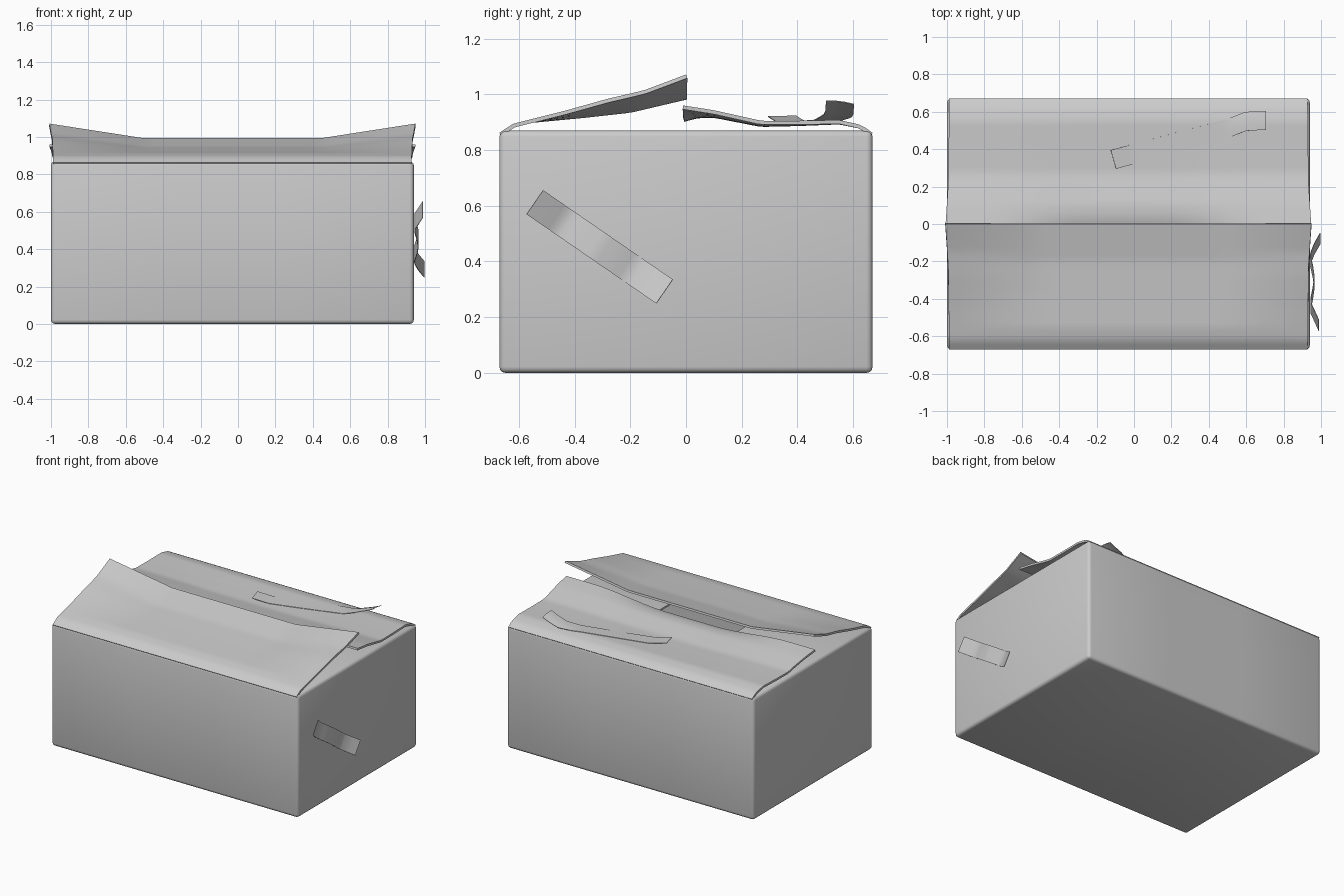
import bpy, bmesh
from mathutils import Vector

if "Cube" in bpy.data.objects:
    bpy.data.objects.remove(bpy.data.objects["Cube"])

X0, X1, Y, TOP = -1.0, 0.94, 0.67, 0.87
CX, HX = (X0 + X1) / 2, (X1 - X0) / 2


def lerp_profile(points, t):
    """Piecewise linear lookup in a list of (t, value)."""
    for (a, va), (b, vb) in zip(points, points[1:]):
        if t <= b:
            k = max(0, (t - a) / (b - a))
            return va + (vb - va) * k
    return points[-1][1]


def finish(bm, name, thickness):
    bmesh.ops.recalc_face_normals(bm, faces=bm.faces) if name == "box_body" else None
    me = bpy.data.meshes.new(name)
    bm.to_mesh(me)
    bm.free()
    ob = bpy.data.objects.new(name, me)
    bpy.context.collection.objects.link(ob)
    bpy.ops.object.select_all(action='DESELECT')
    ob.select_set(True)
    bpy.context.view_layer.objects.active = ob
    mod = ob.modifiers.new("thickness", 'SOLIDIFY')
    mod.thickness = thickness
    mod.offset = -1
    bpy.ops.object.modifier_apply(modifier=mod.name)
    bpy.ops.object.shade_smooth_by_angle(angle=0.6)
    return ob


def sheet(name, nu, nv, point, thickness):
    """Grid surface from point(u, v), thickened below its upper side."""
    bm = bmesh.new()
    g = [[bm.verts.new(point(i / nu, j / nv)) for j in range(nv + 1)] for i in range(nu + 1)]
    for i in range(nu):
        for j in range(nv):
            bm.faces.new((g[i][j], g[i + 1][j], g[i + 1][j + 1], g[i][j + 1]))
    bm.normal_update()
    s = sum((f.normal for f in bm.faces), Vector())
    if s.z + s.x < 0:
        bmesh.ops.reverse_faces(bm, faces=bm.faces)
    return finish(bm, name, thickness)


# Box body: rounded carton, its end flaps folded in and a slot left between them
bm = bmesh.new()
bmesh.ops.create_cube(bm, size=1)
for v in bm.verts:
    v.co = (CX + v.co.x * 2 * HX, v.co.y * 2 * Y, (v.co.z + 0.5) * TOP)
bmesh.ops.bevel(bm, geom=bm.edges[:], offset=0.022, segments=3, profile=0.5, affect='EDGES')
for x in (CX - 0.3, CX + 0.3):
    bmesh.ops.bisect_plane(bm, geom=bm.verts[:] + bm.edges[:] + bm.faces[:],
                           plane_co=(x, 0, 0), plane_no=(1, 0, 0))
bm.normal_update()
slot = [f for f in bm.faces if f.normal.z > 0.99 and abs(f.calc_center_median().x - CX) < 0.2]
bmesh.ops.recalc_face_normals(bm, faces=bm.faces)
bmesh.ops.delete(bm, geom=slot, context='FACES')
finish(bm, "box_body", 0.012)

# Height profiles over the distance from the centre line, at the flap ends and middle
FRONT_END = [(0, 1.07), (0.15, 1.015), (0.28, 0.985), (0.44, 0.94), (0.55, 0.912), (0.62, 0.895), (0.67, 0.862)]
FRONT_MID = [(0, 0.995), (0.2, 0.948), (0.38, 0.928), (0.55, 0.912), (0.62, 0.895), (0.67, 0.862)]
BACK_END = [(-0.01, 0.96), (0.1, 0.943), (0.27, 0.905), (0.4, 0.905), (0.55, 0.908), (0.63, 0.89), (0.67, 0.862)]
BACK_MID = [(-0.01, 0.915), (0.04, 0.928), (0.1, 0.93), (0.27, 0.897), (0.4, 0.9), (0.55, 0.906), (0.63, 0.89),
            (0.67, 0.862)]


def front_z(x, d):
    w = max(0, (abs(x - CX) / HX - 0.5) / 0.5)
    return lerp_profile(FRONT_MID, d) * (1 - w) + lerp_profile(FRONT_END, d) * w


def back_z(x, d):
    k = min(1, max(0, (abs(x - CX) / HX - 0.2) / 0.6))
    w = k * k * (3 - 2 * k)
    return lerp_profile(BACK_MID, d) * (1 - w) + lerp_profile(BACK_END, d) * w


def flap(name, side, height, inner):
    def point(u, v):
        d = inner + (Y - inner) * v
        half = HX - 0.012 * min(1, v * 3) + 0.008 * (1 - v)
        x = CX + half * (2 * u - 1)
        return (x, side * d, height(x, d))
    return sheet(name, 32, 28, point, 0.014)


# Lifted front and back top flaps
flap("front_flap", -1, front_z, 0.0)
flap("back_flap", 1, back_z, -0.01)

# Loose tape strip on the right side, peeling at both ends
LIFT = [(0, 0.05), (0.12, 0.025), (0.22, 0.003), (0.35, 0.016), (0.5, 0.026), (0.62, 0.018), (0.76, 0.003),
        (0.88, 0.025), (1, 0.057)]
a, b = Vector((0, -0.5425, 0.6125)), Vector((0, -0.0775, 0.2925))
across = (b - a).cross(Vector((1, 0, 0))).normalized()


def side_tape(u, v):
    p = a.lerp(b, u) + across * (v - 0.5) * 0.105
    p.x = X1 + lerp_profile(LIFT, u)
    return p


sheet("side_tape", 24, 1, side_tape, 0.003)

# Loose tape strip on the back flap, curling up at one end
PATH_Y = [(-0.11, 0.345), (0.5, 0.51), (0.6, 0.55), (0.705, 0.553)]
CURL = [(-0.11, 0.024), (0.0, 0.004), (0.5, 0.004), (0.58, 0.02), (0.66, 0.05), (0.705, 0.07)]


def top_tape(u, v):
    x = -0.11 + 0.815 * u
    s = (v - 0.5) * 0.105
    y = lerp_profile(PATH_Y, x) + s * 0.96
    return (x - s * 0.27 * (1 - u), y, back_z(x, y) + lerp_profile(CURL, x))


sheet("top_tape", 28, 3, top_tape, 0.003)
